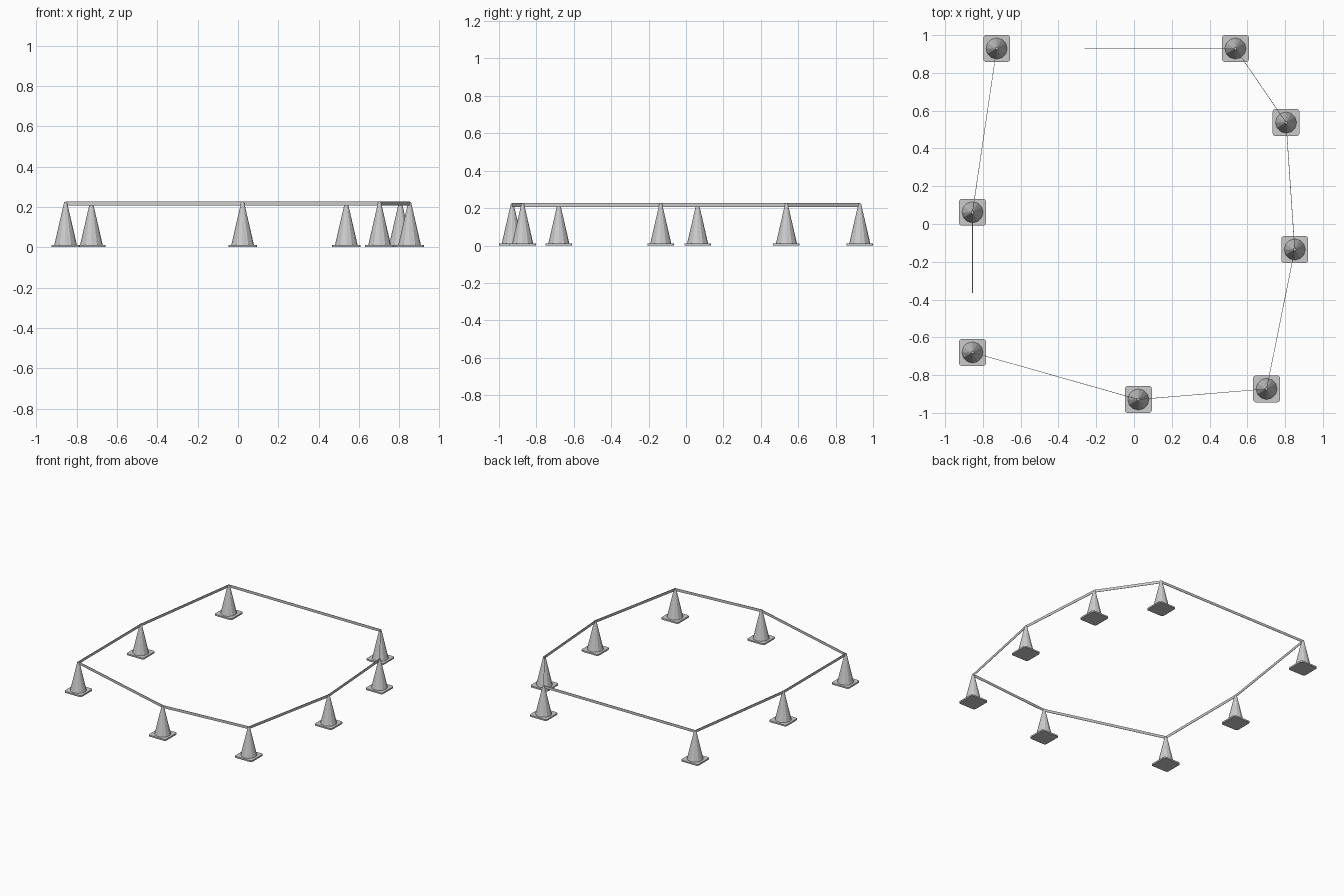
import bpy, bmesh, math

if "Cube" in bpy.data.objects:
    bpy.data.objects.remove(bpy.data.objects["Cube"])

# Cone positions, in order around the cordon
SPOTS = [(-0.727, 0.929), (0.537, 0.929), (0.805, 0.537), (0.851, -0.135),
         (0.702, -0.873), (0.023, -0.929), (-0.855, -0.68), (-0.855, 0.062)]
BASE_HALF, BASE_H = 0.071, 0.011
CONE_R, TIP_R, TOP = 0.056, 0.007, 0.224
TAPE_LOW, TAPE_HIGH = 0.206, 0.226


def add_object(name, bm):
    mesh = bpy.data.meshes.new(name)
    bm.to_mesh(mesh)
    bm.free()
    obj = bpy.data.objects.new(name, mesh)
    bpy.context.collection.objects.link(obj)
    return obj


# Foot: square slab with rounded corners; body: twelve-sided taper
def cone_mesh():
    bm = bmesh.new()
    bmesh.ops.create_cube(bm, size=1)
    for v in bm.verts:
        v.co.x *= 2 * BASE_HALF
        v.co.y *= 2 * BASE_HALF
        v.co.z = (v.co.z + 0.5) * BASE_H
    corners = [e for e in bm.edges if abs(e.verts[0].co.z - e.verts[1].co.z) > 0.001]
    bmesh.ops.bevel(bm, geom=corners, offset=0.014, segments=3, profile=0.5, affect='EDGES')
    body = bmesh.ops.create_cone(bm, cap_ends=True, segments=12, radius1=CONE_R,
                                 radius2=TIP_R, depth=TOP - BASE_H)
    bmesh.ops.translate(bm, verts=body['verts'], vec=(0, 0, (TOP + BASE_H) / 2))
    return bm


first = add_object("traffic_cone_1", cone_mesh())
first.location = (*SPOTS[0], 0)
for i, spot in enumerate(SPOTS[1:], 2):
    cone = bpy.data.objects.new(f"traffic_cone_{i}", first.data)
    cone.location = (*spot, 0)
    bpy.context.collection.objects.link(cone)

# Barrier tape: thin upright strip strung from tip to tip
bm = bmesh.new()
low = [bm.verts.new((x, y, TAPE_LOW)) for x, y in SPOTS]
high = [bm.verts.new((x, y, TAPE_HIGH)) for x, y in SPOTS]
for i in range(len(SPOTS)):
    j = (i + 1) % len(SPOTS)
    bm.faces.new((low[j], low[i], high[i], high[j]))
tape = add_object("barrier_tape", bm)
solid = tape.modifiers.new("thickness", 'SOLIDIFY')
solid.thickness = 0.003
solid.offset = 0
